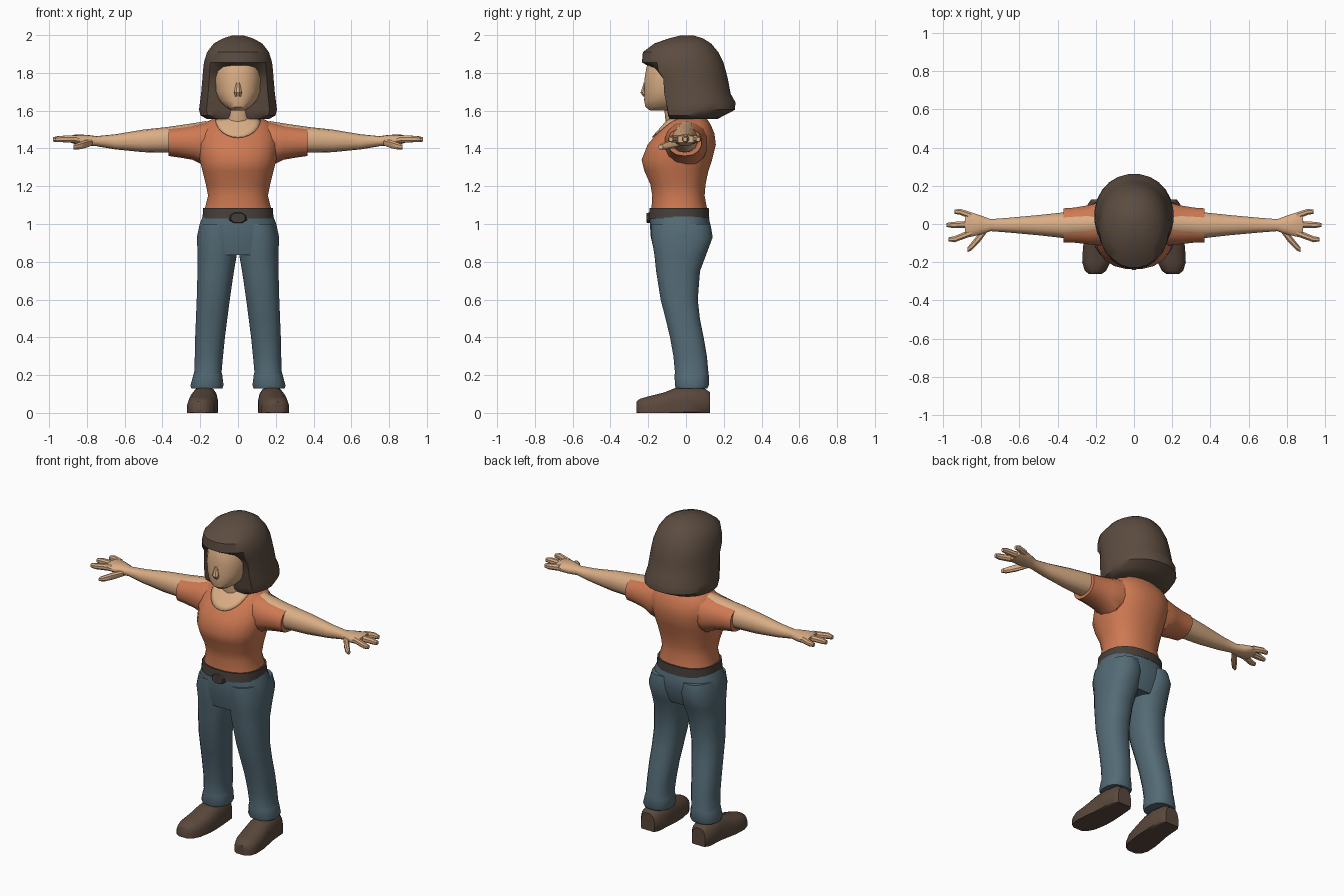
import bpy
import bmesh
import math
from mathutils import Vector
from mathutils.bvhtree import BVHTree

default_cube = bpy.data.objects.get("Cube")
if default_cube:
    bpy.data.objects.remove(default_cube, do_unlink=True)


def make_material(name, red, green, blue):
    """Flat material from display colour channels, stored as linear values."""
    colour = [((c / 255 + 0.055) / 1.055) ** 2.4 for c in (red, green, blue)] + [1.0]
    material = bpy.data.materials.new(name)
    material.use_nodes = True
    material.diffuse_color = colour
    material.node_tree.nodes["Principled BSDF"].inputs["Base Color"].default_value = colour
    return material


skin = make_material("skin", 218, 173, 133)
shirt_orange = make_material("shirt orange", 206, 121, 82)
denim = make_material("denim blue", 84, 107, 118)
hair_brown = make_material("hair brown", 92, 76, 64)
shoe_brown = make_material("shoe brown", 90, 72, 60)
belt_dark = make_material("belt dark", 70, 63, 58)

X, Y, Z = 0, 1, 2


def finish(name, mesh_builder, material, angle=35):
    """Turn a bmesh into a named object with smooth shading and sharp edges."""
    bmesh.ops.recalc_face_normals(mesh_builder, faces=mesh_builder.faces)
    mesh = bpy.data.meshes.new(name)
    mesh_builder.to_mesh(mesh)
    mesh_builder.free()
    mesh.materials.append(material)
    part = bpy.data.objects.new(name, mesh)
    bpy.context.collection.objects.link(part)
    bpy.ops.object.select_all(action="DESELECT")
    part.select_set(True)
    bpy.context.view_layer.objects.active = part
    bpy.ops.object.shade_smooth_by_angle(angle=math.radians(angle))
    return part


def section(axis, sides, power, flip, pos, a_min, a_max, b_min, b_max, b_limit=None):
    """Rounded section across an axis, given by its extents and an optional flat cut."""
    points = []
    for k in range(sides):
        turn = math.tau * (k + 0.5) / sides
        c, s = math.cos(turn), math.sin(turn)
        c = math.copysign(abs(c) ** power, c)
        s = math.copysign(abs(s) ** power, s)
        a = (a_min + a_max) / 2 + c * (a_max - a_min) / 2
        b = (b_min + b_max) / 2 + s * (b_max - b_min) / 2
        if b_limit is not None:
            b = max(b, b_limit)
        point = [a, b]
        point.insert(axis, pos)
        point[X] *= flip
        points.append(Vector(point))
    return points


def loft(name, material, axis, sections, sides=14, power=0.9, flip=1, angle=35):
    """Skin a closed tube over a row of sections."""
    bm = bmesh.new()
    rings = [[bm.verts.new(p) for p in section(axis, sides, power, flip, *values)]
             for values in sections]
    for low, high in zip(rings, rings[1:]):
        for k in range(sides):
            n = (k + 1) % sides
            bm.faces.new((low[k], low[n], high[n], high[k]))
    bm.faces.new(rings[0])
    bm.faces.new(rings[-1])
    return finish(name, bm, material, angle)


def even(sections):
    """Expand (height, half width, front, back, ...) to full extents."""
    return [(s[0], -s[1], s[1], *s[2:]) for s in sections]


# Shirt body
torso = loft("shirt_body", shirt_orange, Z, even([
    (1.07, .18, -.185, .115), (1.15, .16, -.18, .1), (1.21, .172, -.19, .105),
    (1.28, .19, -.222, .12), (1.34, .205, -.237, .14), (1.42, .215, -.205, .16),
    (1.48, .21, -.155, .152), (1.53, .185, -.11, .13), (1.565, .12, -.075, .105),
]), sides=20, power=.85)

# Skin in the scoop neckline, laid just over the front of the shirt
surface = bmesh.new()
surface.from_mesh(torso.data)
tree = BVHTree.FromBMesh(surface)
surface.free()
bm = bmesh.new()
grid = []
for i in range(6):
    row = []
    for k in range(13):
        turn = math.pi * (1 + k / 12)
        x = 0.12 * i / 5 * math.cos(turn)
        z = 1.558 + 0.1 * i / 5 * math.sin(turn)
        hit = tree.ray_cast(Vector((x, -1, z)), Vector((0, 1, 0)))[0]
        row.append(bm.verts.new((x, hit.y - 0.006, z)))
    grid.append(row)
for inner, outer in zip(grid, grid[1:]):
    for k in range(12):
        bm.faces.new((inner[k], inner[k + 1], outer[k + 1], outer[k]))
bmesh.ops.remove_doubles(bm, verts=bm.verts, dist=0.0005)
neckline = finish("neckline_skin", bm, skin)
thickness = neckline.modifiers.new("thickness", "SOLIDIFY")
thickness.thickness = 0.006
thickness.offset = 0

# Belt, buckle and hips
loft("belt", belt_dark, Z, even([
    (1.03, .19, -.2, .125), (1.085, .186, -.194, .122)]), sides=20, power=.85)
loft("buckle", belt_dark, Y, [
    (-.208, -.04, .04, 1.005, 1.06), (-.18, -.055, .055, 1.0, 1.065)], sides=8)
loft("jeans_hips", denim, Z, even([
    (.835, .212, -.165, .09), (.93, .22, -.188, .13),
    (1.0, .205, -.193, .13), (1.045, .187, -.192, .12)]), sides=20, power=.85)

# Neck, head and nose
loft("neck", skin, Z, even([
    (1.5, .085, -.1, .07), (1.57, .068, -.112, .05), (1.66, .065, -.115, .05)]))
loft("head", skin, Z, even([
    (1.6, .035, -.19, -.06), (1.62, .068, -.217, 0), (1.655, .1, -.224, .06),
    (1.7, .122, -.222, .1), (1.77, .128, -.222, .12), (1.83, .124, -.212, .12),
    (1.89, .1, -.19, .1)]), sides=16, power=.85)
loft("nose", skin, Z, even([
    (1.675, .016, -.228, -.2), (1.695, .022, -.242, -.2),
    (1.75, .01, -.224, -.2)]), sides=8)

# Bobbed hair with a fringe: lower sections are cut flat behind the face
loft("hair", hair_brown, Z, even([
    (1.555, .165, -.12, .165, -.085), (1.575, .2, -.16, .205, -.095),
    (1.605, .208, -.18, .262, -.1), (1.645, .203, -.19, .263, -.105),
    (1.69, .197, -.2, .238, -.115), (1.77, .19, -.22, .223, -.12),
    (1.81, .187, -.23, .213, -.15), (1.855, .182, -.235, .2),
    (1.91, .165, -.23, .172), (1.955, .13, -.17, .135),
    (1.983, .08, -.09, .09), (1.998, .03, -.03, .04),
]), sides=24, power=.95)

for side, flip in (("left", 1), ("right", -1)):
    # Short sleeve
    loft(side + "_sleeve", shirt_orange, X, [
        (.08, -.08, .11, 1.36, 1.56), (.18, -.115, .115, 1.31, 1.54),
        (.24, -.108, .1, 1.34, 1.525), (.31, -.1, .088, 1.352, 1.515),
        (.368, -.098, .084, 1.36, 1.508)], flip=flip)

    # Arm down to the palm
    loft(side + "_arm", skin, X, [
        (.17, -.05, .06, 1.4, 1.545), (.24, -.07, .068, 1.38, 1.533),
        (.37, -.075, .062, 1.378, 1.514), (.5, -.06, .048, 1.38, 1.5),
        (.65, -.046, .034, 1.395, 1.475), (.75, -.038, .026, 1.412, 1.465),
        (.8, -.056, .045, 1.412, 1.472), (.86, -.07, .065, 1.422, 1.474),
        (.885, -.066, .06, 1.43, 1.468)], flip=flip)

    # Three fingers and a thumb: root and tip across the hand, then tip reach
    for finger, root, tip, reach in (
            ("back", .042, .064, .94), ("middle", -.002, -.005, .98),
            ("front", -.045, -.08, .97)):
        loft(side + "_" + finger + "_finger", skin, X, [
            (.85, root - .02, root + .02, 1.43, 1.47),
            (reach - .03, tip - .017, tip + .017, 1.432, 1.468),
            (reach, tip - .011, tip + .011, 1.435, 1.46)],
            sides=8, flip=flip)
    loft(side + "_thumb", skin, X, [
        (.77, -.045, -.01, 1.415, 1.45), (.81, -.1, -.045, 1.4, 1.445),
        (.85, -.14, -.095, 1.392, 1.43), (.872, -.148, -.122, 1.395, 1.42)],
        sides=8, flip=flip)

    # Trouser leg with a turned cuff
    loft(side + "_jeans_leg", denim, Z, [
        (.13, .082, .248, -.055, .115), (.145, .075, .253, -.06, .122),
        (.2, .082, .238, -.062, .122), (.215, .086, .233, -.06, .12),
        (.3, .078, .23, -.068, .112), (.4, .068, .228, -.086, .095),
        (.5, .055, .224, -.11, .075), (.6, .042, .22, -.136, .064),
        (.75, .02, .216, -.16, .076), (.84, .004, .216, -.17, .11),
        (.93, .002, .219, -.186, .144), (1.0, .01, .2, -.185, .132),
    ], sides=16, power=.85, flip=flip)

    # Shoe with a flat sole
    loft(side + "_shoe", shoe_brown, Y, [
        (.128, .13, .225, -.05, .11, 0), (.1, .11, .245, -.06, .13, 0),
        (0, .105, .25, -.07, .14, 0), (-.06, .105, .258, -.07, .132, 0),
        (-.12, .108, .268, -.06, .108, 0), (-.2, .122, .272, -.05, .088, 0),
        (-.245, .145, .258, -.04, .075, 0), (-.262, .17, .235, -.03, .06, 0),
    ], sides=16, power=.75, flip=flip, angle=45)
